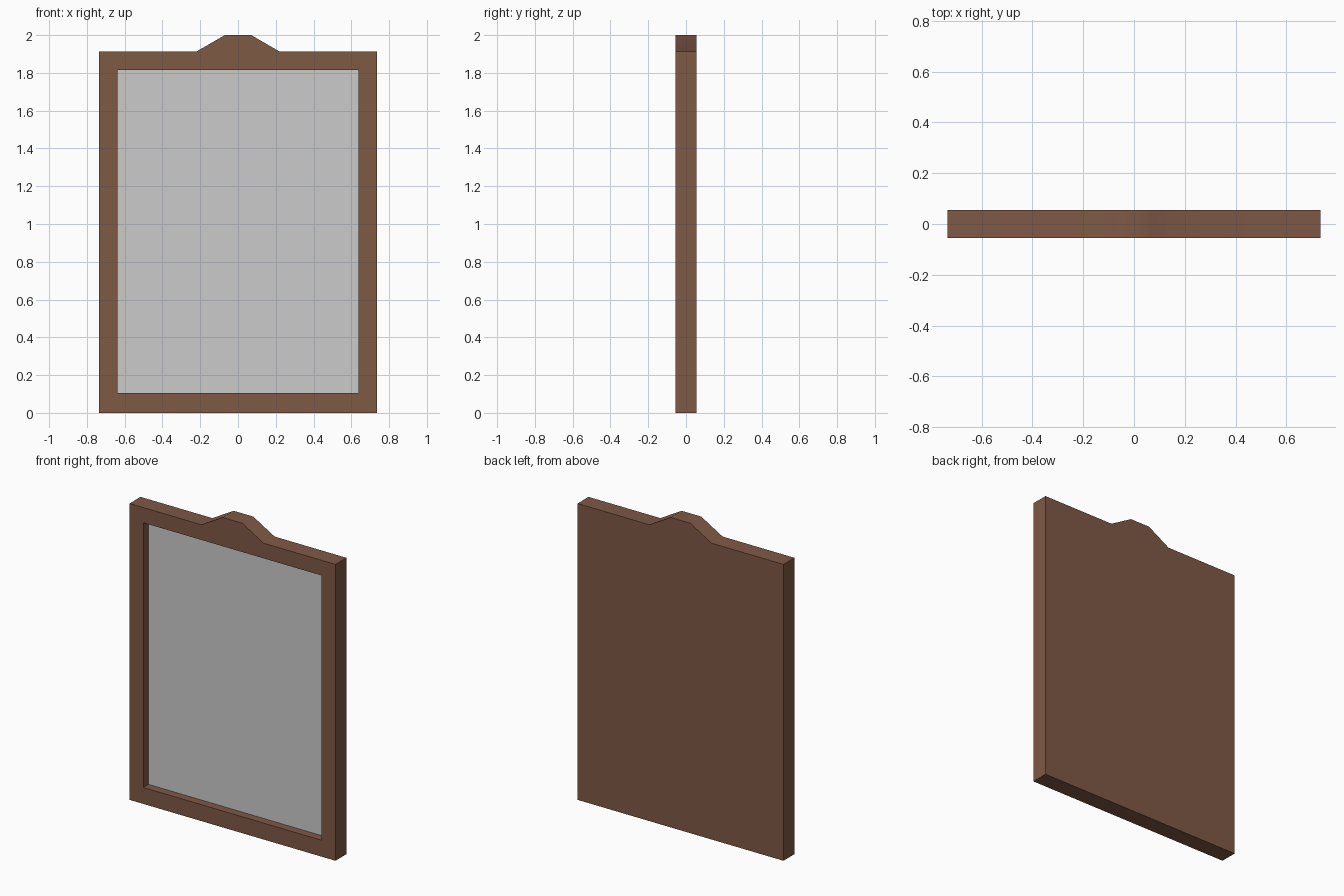
import bpy, bmesh
from math import radians

if "Cube" in bpy.data.objects:
    bpy.data.objects.remove(bpy.data.objects["Cube"])

W, SHOULDER, TOP = 0.735, 1.912, 2.0     # frame half width and heights
D = 0.056                                # half depth
OPEN_W, OPEN_Z0, OPEN_Z1 = 0.637, 0.106, 1.814
GLASS_Y = -D + 0.053


def prism(name, outline, y0, y1):
    """Extrude an x-z outline from y0 to y1."""
    bm = bmesh.new()
    face = bm.faces.new([bm.verts.new((x, y0, z)) for x, z in outline])
    ext = bmesh.ops.extrude_face_region(bm, geom=[face])
    verts = [v for v in ext["geom"] if isinstance(v, bmesh.types.BMVert)]
    bmesh.ops.translate(bm, verts=verts, vec=(0, y1 - y0, 0))
    bmesh.ops.recalc_face_normals(bm, faces=bm.faces)
    mesh = bpy.data.meshes.new(name)
    bm.to_mesh(mesh)
    bm.free()
    ob = bpy.data.objects.new(name, mesh)
    bpy.context.collection.objects.link(ob)
    return ob


wood = bpy.data.materials.new("wood")
wood.diffuse_color = (0.21, 0.10, 0.06, 1)
wood.use_nodes = True
wood.node_tree.nodes["Principled BSDF"].inputs["Base Color"].default_value = wood.diffuse_color

# Wooden frame and backing, with a raised crest at the top
half = [(W, 0), (W, SHOULDER), (0.222, SHOULDER), (0.07, TOP)]
frame = prism("frame", half + [(-x, z) for x, z in reversed(half)], -D, D)
frame.data.materials.append(wood)

# Recess in the front for the mirror
opening = [(-OPEN_W, OPEN_Z0), (OPEN_W, OPEN_Z0), (OPEN_W, OPEN_Z1), (-OPEN_W, OPEN_Z1)]
cutter = prism("recess_cutter", opening, -D - 0.1, GLASS_Y + 0.003)
cutter.data.materials.append(wood)
cutter.hide_render = True
cut = frame.modifiers.new("recess", "BOOLEAN")
cut.object = cutter
cut.operation = "DIFFERENCE"
cut.solver = "EXACT"
bpy.context.view_layer.objects.active = frame
frame.select_set(True)
bpy.ops.object.modifier_apply(modifier=cut.name)
bpy.data.objects.remove(cutter)

# Soft shading over the crest, sharp edges elsewhere
bpy.ops.object.shade_smooth_by_angle(angle=radians(35))
weighted = frame.modifiers.new("crest_shading", "WEIGHTED_NORMAL")
weighted.keep_sharp = True

# Mirror glass
prism("mirror_glass", opening, GLASS_Y, GLASS_Y + 0.006)
